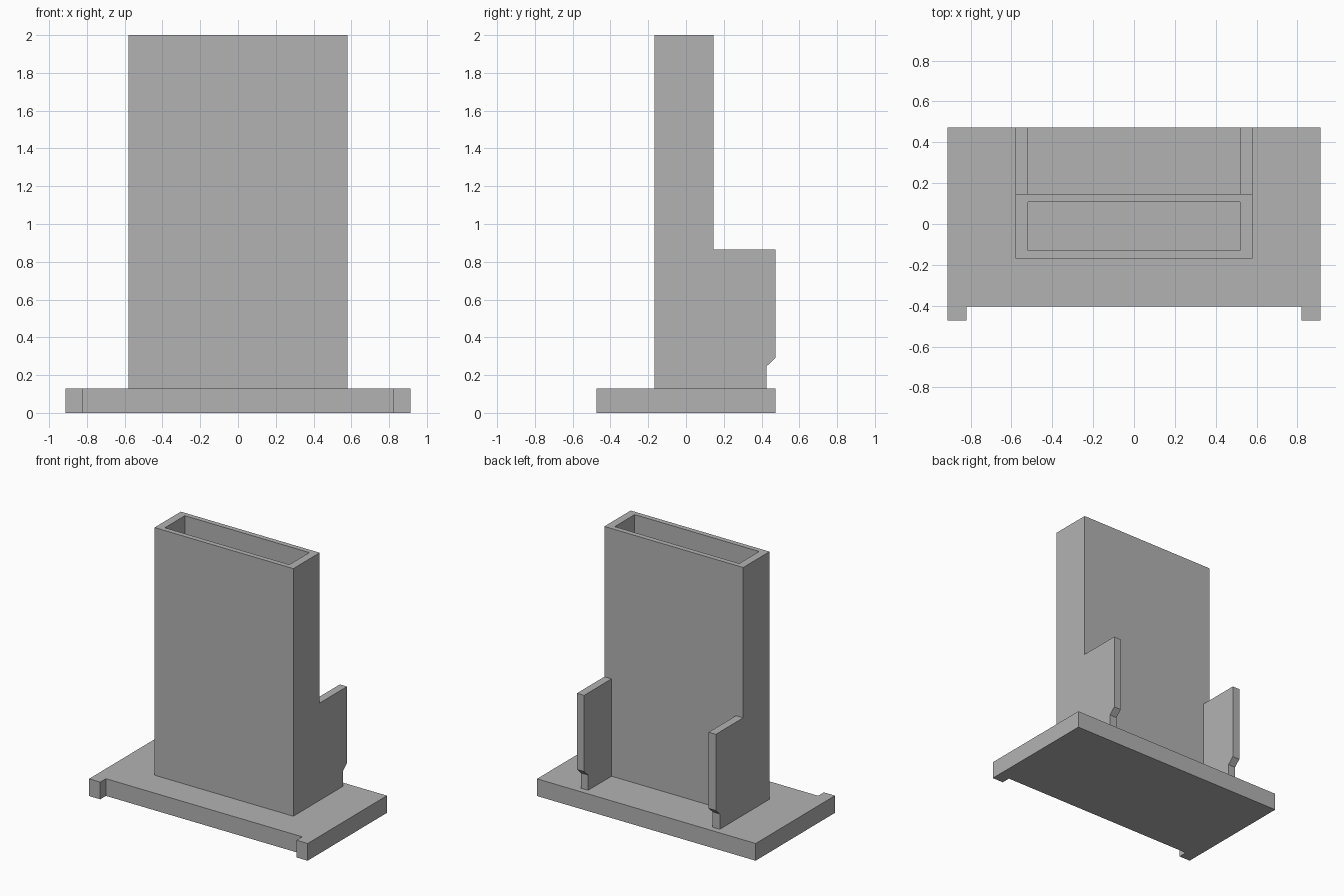
import bpy
import bmesh
from mathutils import Vector

cube = bpy.data.objects.get("Cube")
if cube:
    bpy.data.objects.remove(cube, do_unlink=True)

grey = bpy.data.materials.new("plain grey")
grey.use_nodes = True
colour = (0.45, 0.45, 0.45, 1)
grey.diffuse_color = colour
grey.node_tree.nodes["Principled BSDF"].inputs["Base Color"].default_value = colour

BASE_TOP = 0.13
WIDTH = 0.58      # half width of the tower
INNER = 0.52      # half width of its cavity


def extrude_profile(bm, points, offset):
    """Fill a closed outline and extrude it; return the far cap."""
    face = bm.faces.new([bm.verts.new(p) for p in points])
    result = bmesh.ops.extrude_face_region(bm, geom=[face], use_keep_orig=True)
    verts = [g for g in result["geom"] if isinstance(g, bmesh.types.BMVert)]
    bmesh.ops.translate(bm, verts=verts, vec=Vector(offset))
    return next(g for g in result["geom"] if isinstance(g, bmesh.types.BMFace))


def finish(bm, name):
    bmesh.ops.recalc_face_normals(bm, faces=bm.faces)
    mesh = bpy.data.meshes.new(name)
    bm.to_mesh(mesh)
    bm.free()
    mesh.materials.append(grey)
    obj = bpy.data.objects.new(name, mesh)
    bpy.context.collection.objects.link(obj)
    return obj


# Base plate with two small front feet
bm = bmesh.new()
half = [(0.82, -0.405), (0.82, -0.473), (0.913, -0.473), (0.913, 0.473)]
outline = half + [(-x, y) for x, y in reversed(half)]
extrude_profile(bm, [(x, y, 0) for x, y in outline], (0, 0, BASE_TOP))
finish(bm, "base_plate")

# Hollow tower, open at the top
bm = bmesh.new()
front, back, wall = -0.168, 0.146, 0.054
corners = [(-WIDTH, front), (WIDTH, front), (WIDTH, back), (-WIDTH, back)]
top = extrude_profile(bm, [(x, y, BASE_TOP) for x, y in corners], (0, 0, 2 - BASE_TOP))
bmesh.ops.inset_region(bm, faces=[top], thickness=wall)
for v in top.verts:
    v.co.x = INNER if v.co.x > 0 else -INNER
floor = bmesh.ops.extrude_discrete_faces(bm, faces=[top])["faces"][0]
bmesh.ops.translate(bm, verts=floor.verts, vec=(0, 0, BASE_TOP + 0.001 - 2))
finish(bm, "tower")

# Rear side fins with a notched lower edge
fin = [(back, BASE_TOP), (0.425, BASE_TOP), (0.425, 0.245),
       (0.473, 0.29), (0.473, 0.865), (back, 0.865)]
for side, name in ((1, "left_fin"), (-1, "right_fin")):
    bm = bmesh.new()
    extrude_profile(bm, [(side * INNER, y, z) for y, z in fin],
                    (side * (WIDTH - INNER), 0, 0))
    finish(bm, name)
